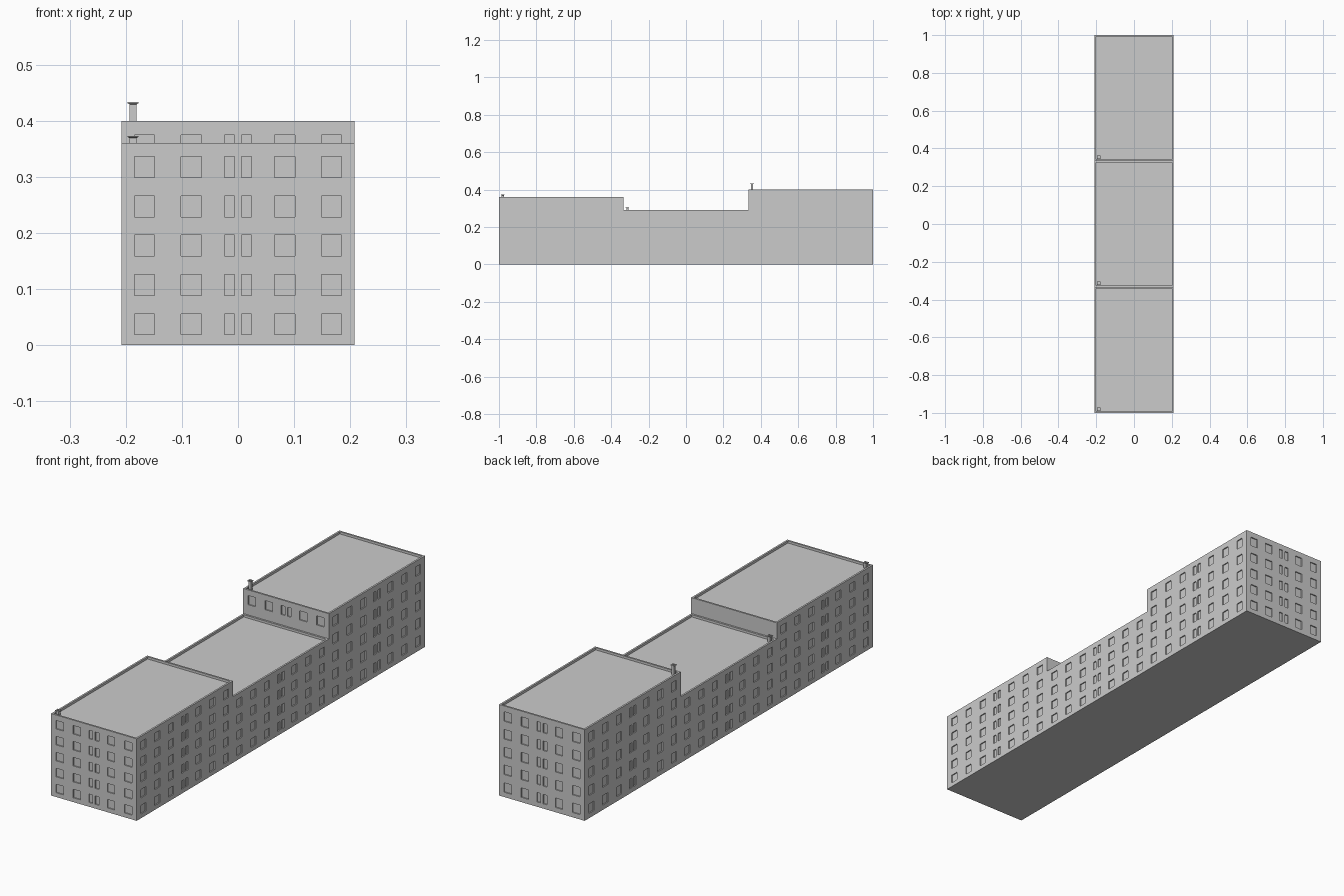
import bpy, bmesh
from mathutils import Vector

if "Cube" in bpy.data.objects:
    bpy.data.objects.remove(bpy.data.objects["Cube"])

HW = 0.208       # half width of the building
RIM = 0.008      # parapet thickness
DROP = 0.01      # roof sits this far below the parapet top
DEPTH = 0.005    # window recess


def finish(name, bm):
    bmesh.ops.remove_doubles(bm, verts=bm.verts, dist=1e-5)
    me = bpy.data.meshes.new(name)
    bm.to_mesh(me)
    bm.free()
    bpy.context.collection.objects.link(bpy.data.objects.new(name, me))


def window_cuts(length, count):
    """Edges along a wall and which strips hold glass; the middle bay is a pair."""
    cuts, glass, cell = [0.0], set(), length / count
    for i in range(count):
        c = (i + 0.5) * cell
        if i == count // 2:
            spans = [(c - 0.024, c - 0.006), (c + 0.006, c + 0.024)]
        else:
            spans = [(c - 0.018, c + 0.018)]
        for a, b in spans:
            glass.add(len(cuts))
            cuts += [a, b]
    return cuts + [length], glass


def wall(bm, start, end, z0, z1, cols, rows):
    """Flat wall with recessed windows; outside is to the right of start -> end."""
    start, end = Vector(start), Vector(end)
    along = (end - start).normalized()
    us, ug = window_cuts((end - start).length, cols) if cols else ([0, (end - start).length], set())
    zs, zg = [z0], set()
    floor = (z1 - DROP - z0) / rows if rows else 0
    for r in range(rows):
        zg.add(len(zs))
        zs += [z0 + (r + 0.27) * floor, z0 + (r + 0.8) * floor]
    zs.append(z1)
    panes = []
    grid = [[bm.verts.new((start + along * u).to_tuple() + (z,)) for z in zs] for u in us]
    for i in range(len(us) - 1):
        for j in range(len(zs) - 1):
            f = bm.faces.new((grid[i][j], grid[i + 1][j], grid[i + 1][j + 1], grid[i][j + 1]))
            if i in ug and j in zg:
                panes.append(f)
    if panes:
        bm.normal_update()
        bmesh.ops.inset_individual(bm, faces=panes, thickness=0, depth=-DEPTH)


def block(name, y0, y1, h, floors, front_from=None, back=False):
    bm = bmesh.new()
    a, b, c, d = (-HW, y0), (HW, y0), (HW, y1), (-HW, y1)
    wall(bm, b, c, 0, h, 7, floors)
    wall(bm, d, a, 0, h, 7, floors)
    # end walls: windows only where they are exposed
    if front_from is None:
        wall(bm, a, b, 0, h, 0, 0)
    else:
        if front_from > 0:
            wall(bm, a, b, 0, front_from, 0, 0)
        wall(bm, a, b, front_from, h, 5, 1 if front_from > 0 else floors)
    wall(bm, c, d, 0, h, 5 if back else 0, floors if back else 0)

    # base, parapet and sunken roof
    def ring(i, z):
        return [bm.verts.new(p) for p in ((-HW + i, y0 + i, z), (HW - i, y0 + i, z),
                                          (HW - i, y1 - i, z), (-HW + i, y1 - i, z))]
    bm.faces.new(ring(0, 0)[::-1])
    rings = [ring(0, h), ring(RIM, h), ring(RIM, h - DROP)]
    for lo, hi in zip(rings, rings[1:]):
        for k in range(4):
            bm.faces.new((lo[k], lo[(k + 1) % 4], hi[(k + 1) % 4], hi[k]))
    bm.faces.new(rings[2])
    finish(name, bm)


def chimney(name, y, z0, z1):
    """Square shaft flaring to a thin cap with a hollow flue."""
    bm = bmesh.new()
    x = -0.187
    prof = [(0.006, z0), (0.006, z1 - 0.004), (0.0095, z1 - 0.002),
            (0.0095, z1), (0.005, z1), (0.005, z1 - 0.006)]
    rings = [[bm.verts.new((x + sx * r, y + sy * r, z))
              for sx, sy in ((-1, -1), (1, -1), (1, 1), (-1, 1))] for r, z in prof]
    for lo, hi in zip(rings, rings[1:]):
        for k in range(4):
            bm.faces.new((lo[k], lo[(k + 1) % 4], hi[(k + 1) % 4], hi[k]))
    bm.faces.new(rings[0][::-1])
    bm.faces.new(rings[-1])
    finish(name, bm)


# three joined blocks of different height
T = 1 / 3
block("front_block", -1, -T, 0.36, 5, front_from=0)
block("middle_block", -T, T, 0.29, 4)
block("back_block", T, 1, 0.40, 5, front_from=0.315, back=True)

# one chimney in the front left corner of each roof
for name, y, h, top in (("front_chimney", -0.98, 0.36, 0.373),
                        ("middle_chimney", -0.313, 0.29, 0.305),
                        ("back_chimney", 0.353, 0.40, 0.433)):
    chimney(name, y, h - DROP, top)
